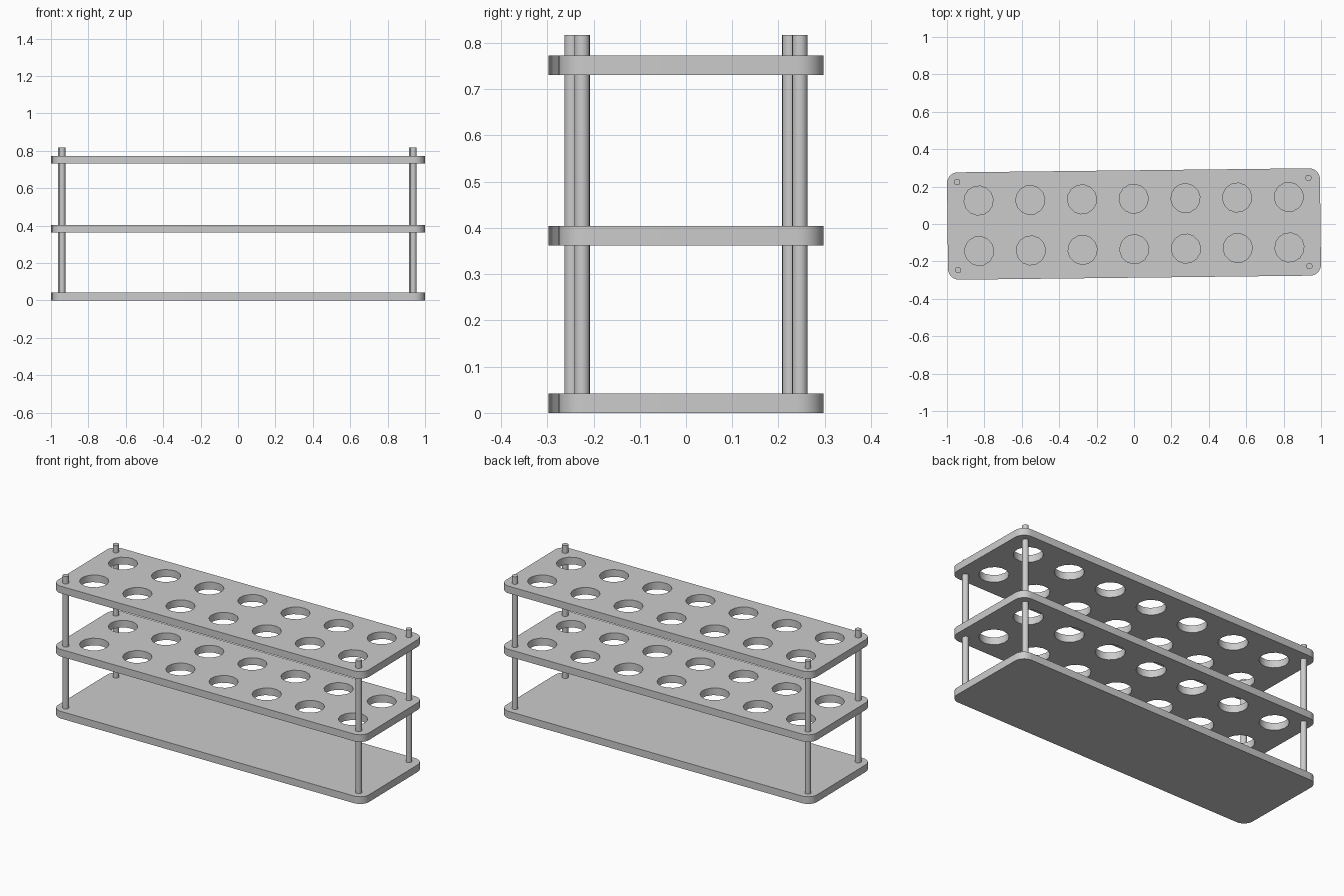
import bpy, bmesh, math
from mathutils import Matrix

if "Cube" in bpy.data.objects:
    bpy.data.objects.remove(bpy.data.objects["Cube"])

TILT = Matrix.Rotation(0.0115, 4, 'Z')   # whole rack is turned very slightly
HX, HY, CORNER = 0.997, 0.287, 0.058
THICK = 0.042


def finish(bm, name):
    bmesh.ops.recalc_face_normals(bm, faces=bm.faces)
    mesh = bpy.data.meshes.new(name)
    bm.to_mesh(mesh)
    bm.free()
    obj = bpy.data.objects.new(name, mesh)
    bpy.context.collection.objects.link(obj)
    bpy.context.view_layer.objects.active = obj
    obj.select_set(True)
    bpy.ops.object.shade_smooth_by_angle(angle=math.radians(40))
    obj.select_set(False)
    obj.matrix_world = TILT
    return obj


def arc(cx, cy, r, start, sweep, steps):
    return [(cx + r * math.cos(start + sweep * i / steps),
             cy + r * math.sin(start + sweep * i / steps)) for i in range(steps)]


def rounded_outline():
    pts = []
    for k, (sx, sy) in enumerate([(1, 1), (-1, 1), (-1, -1), (1, -1)]):
        pts += arc(sx * (HX - CORNER), sy * (HY - CORNER), CORNER,
                   k * math.pi / 2, math.pi / 2 * 8 / 7, 8)
    return pts


def plate(name, z, holes):
    bm = bmesh.new()
    edges = []
    for loop in [rounded_outline()] + holes:
        vs = [bm.verts.new((x, y, z)) for x, y in loop]
        edges += [bm.edges.new((vs[i - 1], vs[i])) for i in range(len(vs))]
    bmesh.ops.triangle_fill(bm, edges=edges, use_beauty=True, normal=(0, 0, 1))
    ext = bmesh.ops.extrude_face_region(bm, geom=bm.faces[:], use_keep_orig=True)
    top = [g for g in ext['geom'] if isinstance(g, bmesh.types.BMVert)]
    bmesh.ops.translate(bm, verts=top, vec=(0, 0, THICK))
    finish(bm, name)


# Two rows of seven tube holes
tube_holes = [arc(0.2765 * i, y, 0.078, 0.1, 2 * math.pi, 14)
              for i in range(-3, 4) for y in (-0.135, 0.135)]

# Plates: solid base and two perforated shelves
plate("base_plate", 0.0, [])
plate("middle_shelf", 0.362, tube_holes)
plate("top_shelf", 0.731, tube_holes)

# Four corner rods, standing on the base and poking out of the top
ROD_BOTTOM, ROD_TOP = 0.03, 0.817
for sx, side in ((-1, "left"), (1, "right")):
    for sy, end in ((-1, "front"), (1, "back")):
        bm = bmesh.new()
        bmesh.ops.create_cone(
            bm, cap_ends=True, segments=16, radius1=0.0168, radius2=0.0168,
            depth=ROD_TOP - ROD_BOTTOM,
            matrix=Matrix.Translation((-0.004 + sx * 0.939, sy * 0.2355,
                                       (ROD_TOP + ROD_BOTTOM) / 2)))
        finish(bm, f"{end}_{side}_rod")
